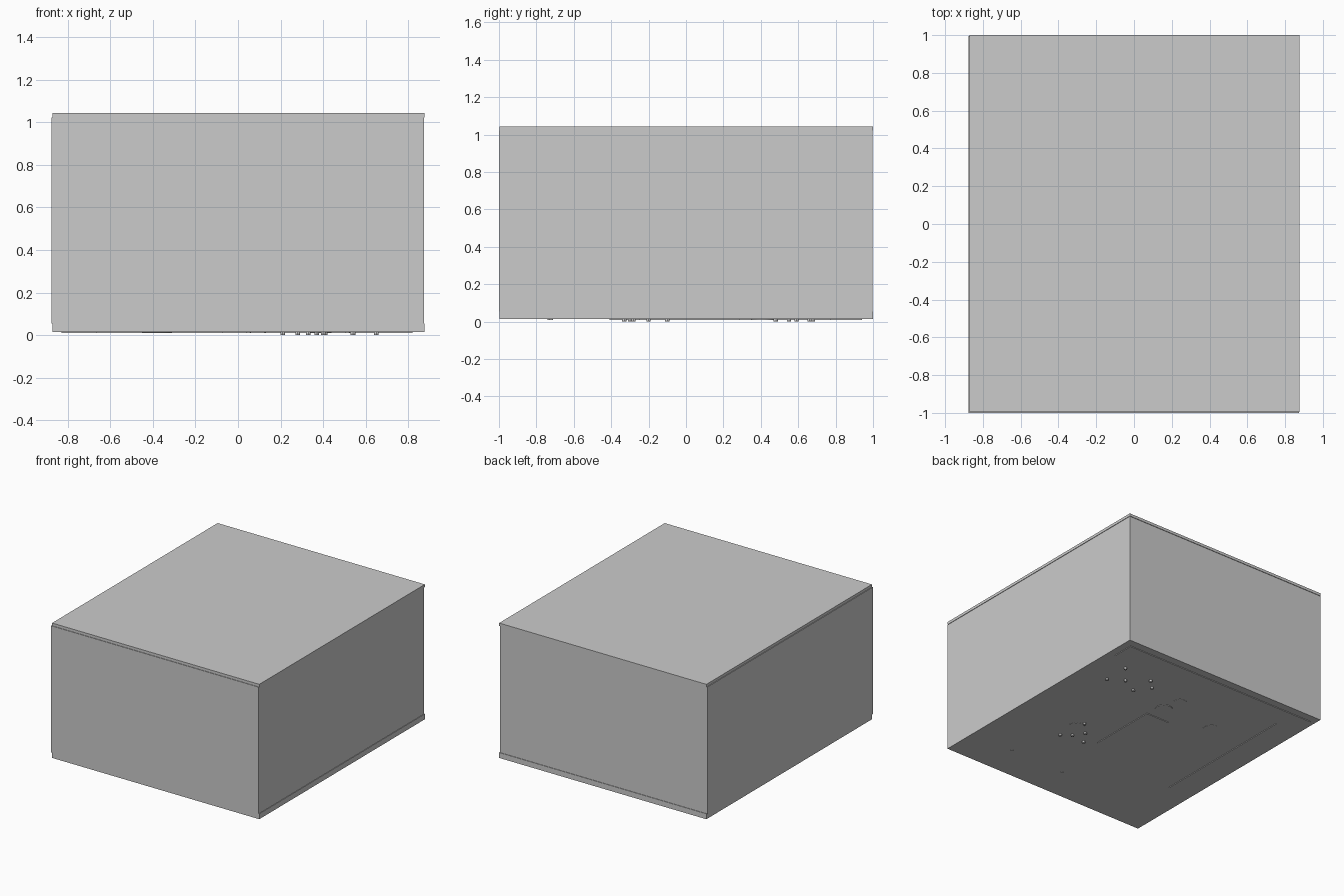
import bpy, bmesh

if "Cube" in bpy.data.objects:
    bpy.data.objects.remove(bpy.data.objects["Cube"])


def prism(name, outline, z0, z1):
    """Extrude a closed xy outline from z0 to z1."""
    bm = bmesh.new()
    face = bm.faces.new([bm.verts.new((x, y, z0)) for x, y in outline])
    ext = bmesh.ops.extrude_face_region(bm, geom=[face])
    top = [v for v in ext["geom"] if isinstance(v, bmesh.types.BMVert)]
    bmesh.ops.translate(bm, verts=top, vec=(0, 0, z1 - z0))
    bmesh.ops.recalc_face_normals(bm, faces=bm.faces)
    mesh = bpy.data.meshes.new(name)
    bm.to_mesh(mesh)
    bm.free()
    obj = bpy.data.objects.new(name, mesh)
    bpy.context.collection.objects.link(obj)
    return obj


def slab(name, x0, x1, y0, y1, z0, z1):
    return prism(name, [(x0, y0), (x1, y0), (x1, y1), (x0, y1)], z0, z1)


def disc(name, x, y, r, z0, z1, sides=32):
    bpy.ops.mesh.primitive_cylinder_add(vertices=sides, radius=r, depth=z1 - z0,
                                        location=(x, y, (z0 + z1) / 2))
    obj = bpy.context.object
    obj.name = name
    bpy.ops.object.shade_smooth_by_angle()
    return obj


BASE = 0.014  # underside of the base plate

# Case: base plate and lid sit slightly offset from the body
slab("base_plate", -0.872, 0.877, -0.996, 1.0, BASE, 0.055)
slab("body", -0.877, 0.873, -1.0, 0.996, 0.055, 1.022)
slab("lid", -0.872, 0.877, -0.996, 1.0, 1.022, 1.043)

# Raised L-shaped strip on the underside
prism("corner_strip",
      [(0.82, 0.94), (-0.83, 0.94), (-0.83, -0.41),
       (-0.665, -0.41), (-0.665, 0.77), (0.82, 0.77)], 0.009, BASE + 0.002)

# Raised centre pad and round pads
slab("centre_pad", -0.075, 0.125, -0.25, 0.29, 0.009, BASE + 0.002)
disc("round_pad", 0.07, 0.41, 0.062, 0.009, BASE + 0.002)
for i, (x, y, r) in enumerate([(-0.38, 0.40, 0.07), (0.38, -0.18, 0.06),
                               (0.04, 0.55, 0.05)]):
    disc(f"shallow_pad_{i}", x, y, r, BASE - 0.001, BASE + 0.002)

# Small pins poking out of the underside
pins = [(0.65, 0.68), (0.65, 0.48), (0.40, 0.66), (0.33, 0.59), (0.41, 0.48),
        (0.54, 0.55), (0.37, -0.10), (0.40, -0.33), (0.21, -0.30),
        (0.33, -0.28), (0.28, -0.20)]
for i, (x, y) in enumerate(pins):
    disc(f"pin_{i}", x, y, 0.011, 0.0, BASE + 0.002, 12)

# Two tiny locating bumps
for i, (x, y) in enumerate([(0.515, -0.72), (0.05, -0.73)]):
    disc(f"locating_bump_{i}", x, y, 0.01, 0.01, BASE + 0.002, 12)
